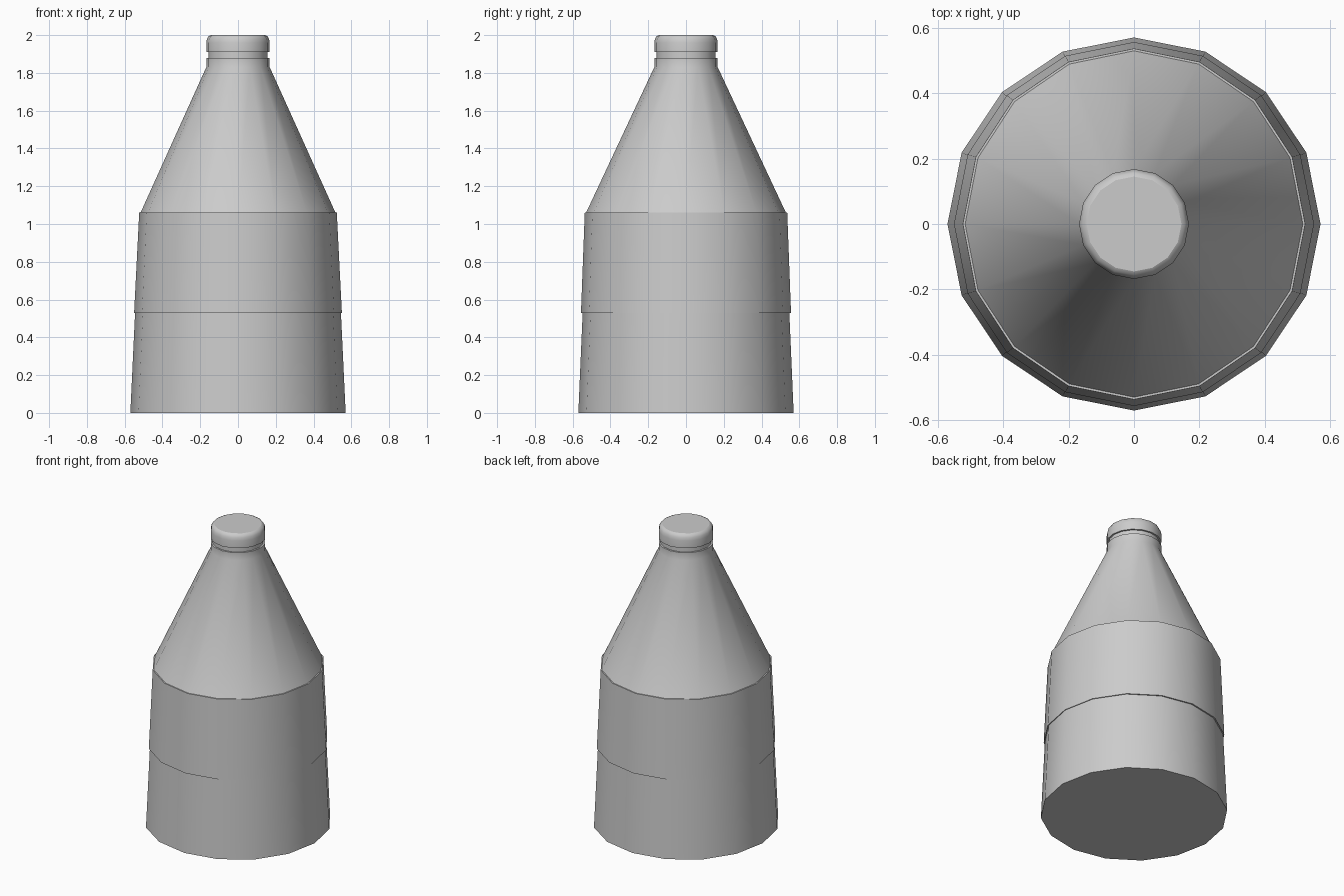
import bpy, bmesh, math

if "Cube" in bpy.data.objects:
    bpy.data.objects.remove(bpy.data.objects["Cube"])

SIDES = 16


def lathe(name, rings, sharp=(), cap_bottom=False, cap_top=False):
    """Skin 16-sided rings given as (x radius, y radius, z)."""
    bm = bmesh.new()
    loops = []
    for rx, ry, z in rings:
        loops.append([bm.verts.new((rx * math.cos(2 * math.pi * i / SIDES),
                                    ry * math.sin(2 * math.pi * i / SIDES), z))
                      for i in range(SIDES)])
    for a, b in zip(loops, loops[1:]):
        for i in range(SIDES):
            j = (i + 1) % SIDES
            bm.faces.new((a[i], a[j], b[j], b[i])).smooth = True
    if cap_bottom:
        bm.faces.new(loops[0][::-1])
    if cap_top:
        bm.faces.new(loops[-1])
    # crease the chosen rings and the rims of the end faces
    marked = set(sharp)
    if cap_bottom:
        marked.add(0)
    for k in marked:
        for i in range(SIDES):
            e = bm.edges.get((loops[k][i], loops[k][(i + 1) % SIDES]))
            e.smooth = False
    me = bpy.data.meshes.new(name)
    bm.to_mesh(me)
    bm.free()
    ob = bpy.data.objects.new(name, me)
    bpy.context.collection.objects.link(ob)
    return ob


# Bottle: tapered body, slight step out at the label band, cone and neck
lathe("bottle", [
    (0.57, 0.57, 0.0),
    (0.545, 0.547, 0.53),
    (0.55, 0.556, 0.53),
    (0.523, 0.536, 1.06),
    (0.516, 0.529, 1.06),
    (0.168, 0.168, 1.83),
    (0.168, 0.168, 1.88),
    (0.157, 0.157, 1.88),
    (0.157, 0.157, 1.92),
], sharp=(1, 2, 3, 4, 6, 7), cap_bottom=True, cap_top=True)

# Rounded screw cap
lathe("cap", [
    (0.168, 0.168, 1.91),
    (0.168, 0.168, 1.96),
    (0.164, 0.164, 1.98),
    (0.156, 0.156, 1.994),
    (0.145, 0.145, 2.0),
], cap_bottom=True, cap_top=True)
